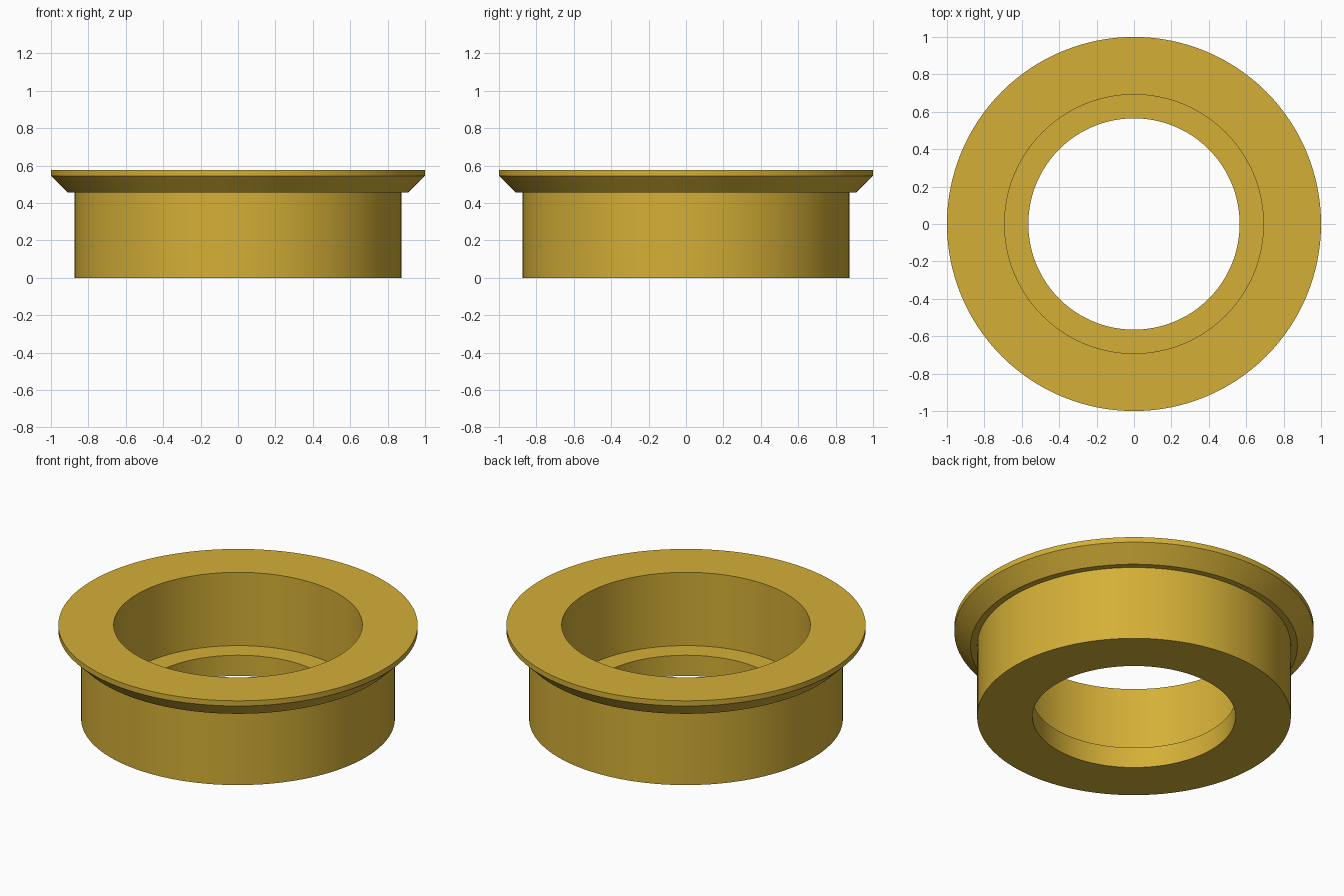
import bpy
import bmesh
from math import radians, tau

SEGMENTS = 128

cube = bpy.data.objects.get("Cube")
if cube:
    bpy.data.objects.remove(cube, do_unlink=True)

# Gold metal colour
gold = bpy.data.materials.new("gold")
gold.use_nodes = True
colour = (0.658, 0.429, 0.038, 1)
gold.diffuse_color = colour
gold.node_tree.nodes["Principled BSDF"].inputs["Base Color"].default_value = colour


def lathe(name, profile, material):
    """Turn a closed (radius, height) profile around the z axis."""
    bm = bmesh.new()
    verts = [bm.verts.new((r, 0, z)) for r, z in profile]
    edges = [bm.edges.new((a, b)) for a, b in zip(verts, verts[1:] + verts[:1])]
    bmesh.ops.spin(bm, geom=verts + edges, cent=(0, 0, 0), axis=(0, 0, 1),
                   angle=tau, steps=SEGMENTS, use_merge=False)
    bmesh.ops.remove_doubles(bm, verts=bm.verts[:], dist=0.0001)
    bmesh.ops.recalc_face_normals(bm, faces=bm.faces[:])
    mesh = bpy.data.meshes.new(name)
    bm.to_mesh(mesh)
    bm.free()
    mesh.materials.append(material)
    obj = bpy.data.objects.new(name, mesh)
    bpy.context.collection.objects.link(obj)
    bpy.ops.object.select_all(action="DESELECT")
    obj.select_set(True)
    bpy.context.view_layer.objects.active = obj
    bpy.ops.object.shade_smooth_by_angle(angle=radians(30))
    return obj


# Flanged bushing: straight body, chamfered flange, stepped bore
profile = [
    (0.565, 0), (0.873, 0),           # bottom face
    (0.873, 0.455), (0.91, 0.455),    # body wall and flange underside
    (1, 0.545), (1, 0.577),           # flange chamfer and rim
    (0.692, 0.577), (0.692, 0.127),   # top face and wide bore
    (0.565, 0.127),                   # inner ledge
]
lathe("flanged_bushing", profile, gold)
